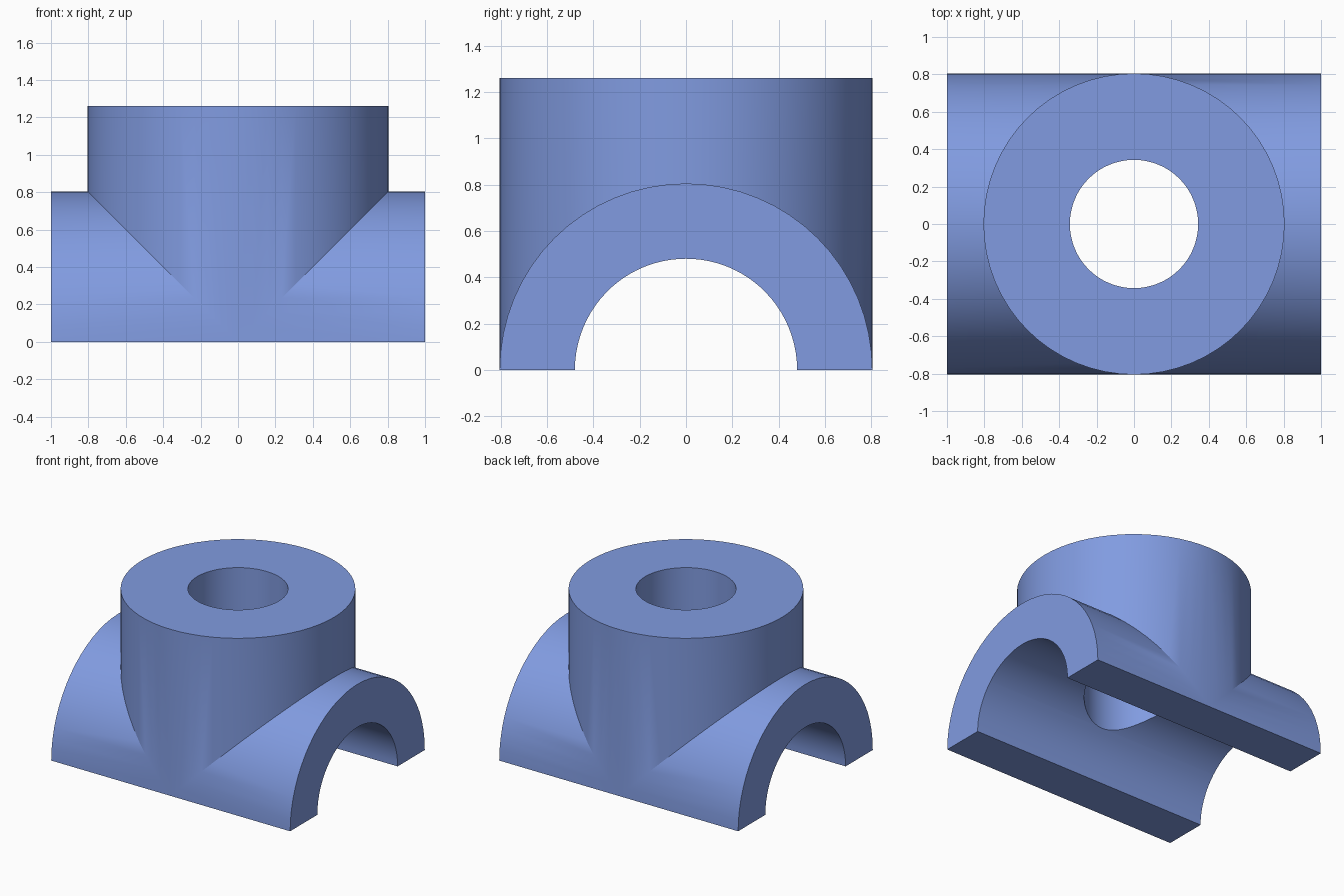
import bpy, bmesh
from math import sin, cos, asin, sqrt, pi, radians

if "Cube" in bpy.data.objects:
    bpy.data.objects.remove(bpy.data.objects["Cube"])

R = 0.805    # outer radius of saddle and neck
B = 0.48     # saddle bore radius
r = 0.343    # neck bore radius
H = 1.26     # neck top
L = 1.0      # half length
N = 32       # steps per half circle

bm = bmesh.new()


def strip(a, b):
    """Bridge two point rows with quads."""
    va = [bm.verts.new(p) for p in a]
    vb = [bm.verts.new(p) for p in b]
    for i in range(len(a) - 1):
        bm.faces.new((va[i], va[i + 1], vb[i + 1], vb[i]))


def ngon(points):
    bm.faces.new([bm.verts.new(p) for p in points])


# Half-circle cross-sections as (y, other) pairs, running from -y to +y
angles = [-pi / 2 + pi * i / N for i in range(N + 1)]
outer = [(R * sin(t), R * max(cos(t), 0)) for t in angles]
hole = [(r * sin(t), r * max(cos(t), 0)) for t in angles]
drop = [sqrt(B * B - y * y) for y, _ in hole]

# Saddle bore arc beside the hole
s0, M = asin(r / B), 10
side = [s0 + (pi / 2 - s0) * i / M for i in range(M + 1)]
side = [(B * sin(s), B * max(cos(s), 0)) for s in side]
arch = ([(-y, z) for y, z in reversed(side)]
        + [(h[0], z) for h, z in zip(hole, drop)][1:-1] + side)

for sx in (-1, 1):
    end = sx * L
    mitre = [(sx * z, y, z) for y, z in outer]
    rim = [(sx * x, y, H) for y, x in outer]
    hole_rim = [(sx * x, y, H) for y, x in hole]
    hole_low = [(sx * x, y, z) for (y, x), z in zip(hole, drop)]
    # Saddle outside, neck wall, neck top and neck bore
    strip([(end, y, z) for y, z in outer], mitre)
    strip(mitre, rim)
    strip(rim, hole_rim)
    strip(hole_rim, hole_low)
    # Saddle bore around the hole
    strip(hole_low, [(end, p[1], p[2]) for p in hole_low])
    for sy in (-1, 1):
        strip([(0, sy * y, z) for y, z in side],
              [(end, sy * y, z) for y, z in side])
        # Flat foot
        ngon([(0, sy * B, 0), (end, sy * B, 0), (end, sy * R, 0), (0, sy * R, 0)])
    # Arched end face
    ngon([(end, y, z) for y, z in outer]
         + [(end, y, z) for y, z in reversed(arch)])

bmesh.ops.remove_doubles(bm, verts=bm.verts, dist=1e-5)
bmesh.ops.recalc_face_normals(bm, faces=bm.faces)

mesh = bpy.data.meshes.new("pipe_saddle")
bm.to_mesh(mesh)
bm.free()
saddle = bpy.data.objects.new("pipe_saddle", mesh)
bpy.context.collection.objects.link(saddle)
bpy.context.view_layer.objects.active = saddle
saddle.select_set(True)
bpy.ops.object.shade_smooth_by_angle(angle=radians(25))

# Blue finish
blue = bpy.data.materials.new("blue")
blue.diffuse_color = (0.22, 0.33, 0.75, 1)
blue.use_nodes = True
blue.node_tree.nodes["Principled BSDF"].inputs["Base Color"].default_value = blue.diffuse_color
mesh.materials.append(blue)
